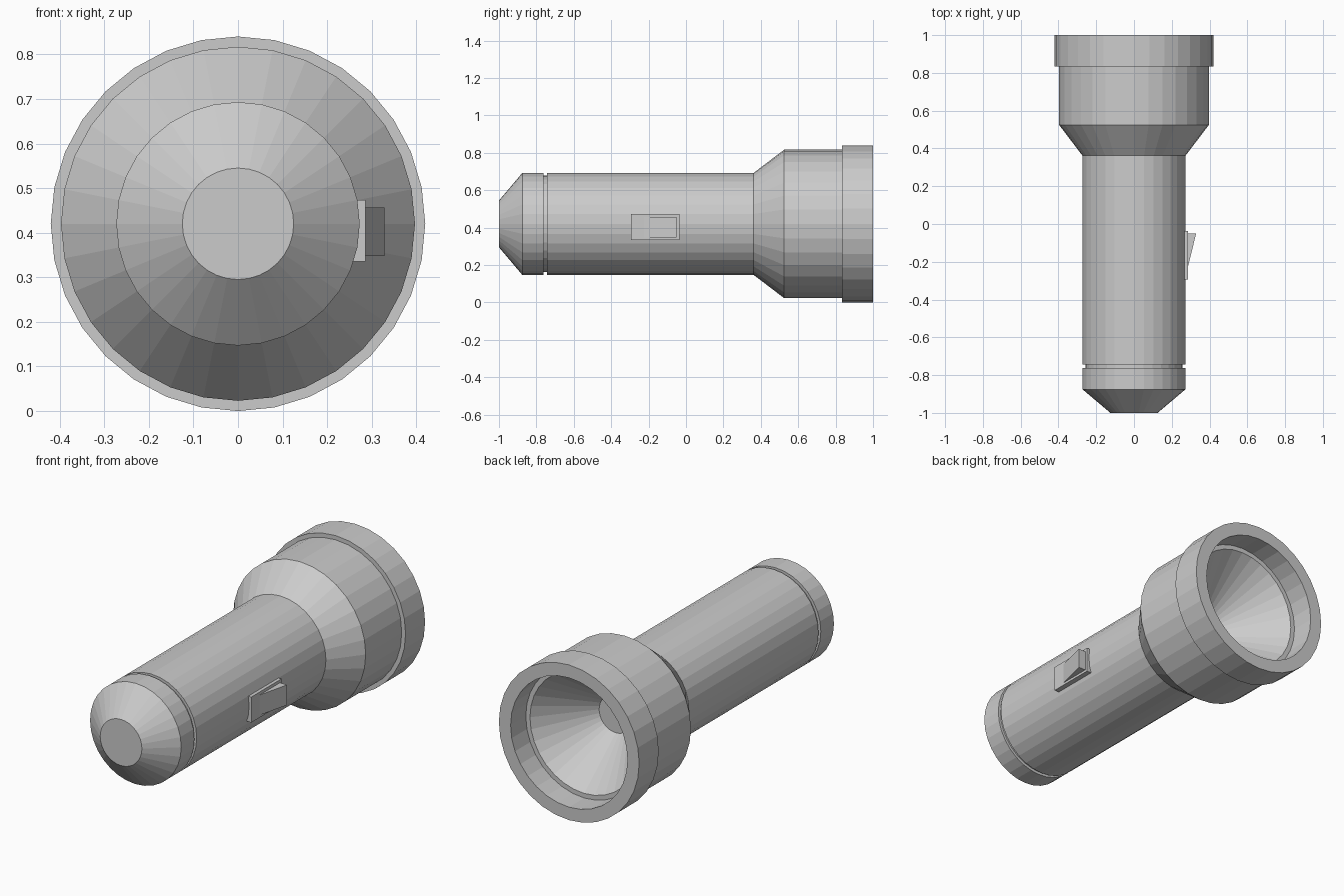
import bpy, bmesh
from math import sin, cos, tau

if "Cube" in bpy.data.objects:
    bpy.data.objects.remove(bpy.data.objects["Cube"])

SIDES = 32
AXIS_Z = 0.42


def lathe(name, profile, cap_start=False, cap_end=False):
    """Revolve (y, radius) points, given from tail to lens along the outer skin."""
    bm = bmesh.new()
    rings = [[bm.verts.new((r * sin(tau * i / SIDES), y, AXIS_Z + r * cos(tau * i / SIDES)))
              for i in range(SIDES)] for y, r in profile]
    for a, b in zip(rings, rings[1:]):
        for i in range(SIDES):
            j = (i + 1) % SIDES
            bm.faces.new((a[i], b[i], b[j], a[j]))
    if cap_start:
        bm.faces.new(rings[0])
    if cap_end:
        bm.faces.new(rings[-1][::-1])
    return finish(name, bm)


def prism(name, outline, z0, z1):
    """Extrude an (x, y) outline from z0 to z1."""
    bm = bmesh.new()
    face = bm.faces.new([bm.verts.new((x, y, z0)) for x, y in outline])
    top = bmesh.ops.extrude_face_region(bm, geom=[face])
    verts = [v for v in top["geom"] if isinstance(v, bmesh.types.BMVert)]
    bmesh.ops.translate(bm, verts=verts, vec=(0, 0, z1 - z0))
    bmesh.ops.recalc_face_normals(bm, faces=bm.faces)
    return finish(name, bm)


def finish(name, bm):
    mesh = bpy.data.meshes.new(name)
    bm.to_mesh(mesh)
    bm.free()
    obj = bpy.data.objects.new(name, mesh)
    bpy.context.collection.objects.link(obj)
    return obj


# Tapered tail cap, ending at the groove
lathe("tail_cap", [(-1, 0.125), (-0.875, 0.273), (-0.763, 0.273), (-0.763, 0.258)], cap_start=True)

# Barrel with the groove floor
lathe("barrel", [(-0.763, 0.258), (-0.743, 0.258), (-0.743, 0.273), (0.362, 0.273)])

# Flared head
lathe("head", [(0.362, 0.273), (0.525, 0.397), (0.833, 0.397)])

# Bezel ring around the opening
lathe("bezel", [(0.833, 0.397), (0.833, 0.42), (1, 0.42), (1, 0.35), (0.87, 0.35)])

# Ledge and conical reflector inside the head
lathe("reflector", [(0.87, 0.35), (0.87, 0.325), (0.6, 0.1)], cap_end=True)

# Switch plate and wedge-shaped button on the right side
prism("switch_plate", [(0.25, -0.295), (0.286, -0.295), (0.286, -0.036), (0.25, -0.036)], 0.335, 0.473)
prism("switch_button", [(0.28, -0.25), (0.329, -0.05), (0.28, -0.05)], 0.348, 0.457)
